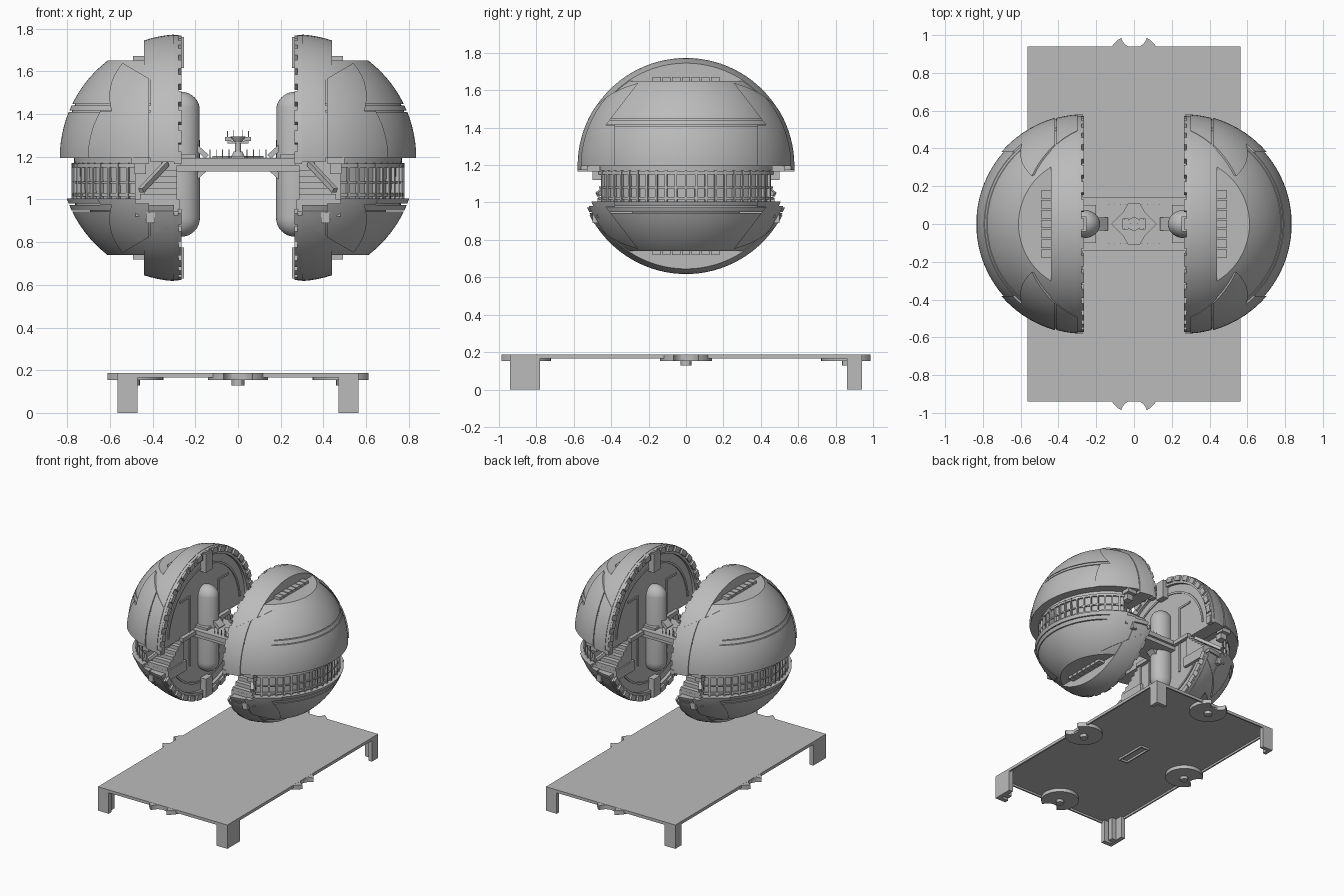
import bpy, bmesh, math
from mathutils import Matrix, Vector

if "Cube" in bpy.data.objects:
    bpy.data.objects.remove(bpy.data.objects["Cube"])

GREY = (0.5, 0.5, 0.5, 1)
mat = bpy.data.materials.new("plain grey")
mat.use_nodes = True
mat.diffuse_color = GREY
mat.node_tree.nodes["Principled BSDF"].inputs["Base Color"].default_value = GREY

CX, CZ, R = 0.26, 1.195, 0.575   # centre and radius of each half globe


def finish(bm, name, mirror=""):
    """Turn a bmesh into an object, sharp at hard edges, mirrored over the named axes."""
    bmesh.ops.recalc_face_normals(bm, faces=bm.faces[:])
    for f in bm.faces:
        f.smooth = True
    for e in bm.edges:
        e.smooth = len(e.link_faces) == 2 and e.calc_face_angle(0) < math.radians(30)
    me = bpy.data.meshes.new(name)
    bm.to_mesh(me)
    bm.free()
    me.materials.append(mat)
    ob = bpy.data.objects.new(name, me)
    bpy.context.scene.collection.objects.link(ob)
    if mirror:
        mod = ob.modifiers.new("mirror", "MIRROR")
        mod.use_axis = ["X" in mirror, "Y" in mirror, False]
        mod.use_clip = False
        mod.use_mirror_merge = False


def above(axis, v):
    d = Vector([axis == a for a in "xyz"])
    return d * v, -d


def below(axis, v):
    d = Vector([axis == a for a in "xyz"])
    return d * v, d


def cut(bm, cuts):
    for co, no in cuts:
        geom = bm.verts[:] + bm.edges[:] + bm.faces[:]
        res = bmesh.ops.bisect_plane(bm, geom=geom, dist=1e-5, plane_co=co, plane_no=no, clear_outer=True)
        edges = [g for g in res["geom_cut"] if isinstance(g, bmesh.types.BMEdge) and g.is_boundary]
        if edges:
            bmesh.ops.edgeloop_fill(bm, edges=edges)


def shell(name, r, cuts, s=1, mirror="X"):
    """Piece of a globe; cut heights are measured from its equator, s=-1 flips it."""
    bm = bmesh.new()
    bmesh.ops.create_uvsphere(bm, u_segments=96, v_segments=48, radius=r,
                              matrix=Matrix.Translation((CX, 0, 0)) @ Matrix.Rotation(math.pi / 2, 4, "Y"))
    cut(bm, cuts)
    bmesh.ops.transform(bm, matrix=Matrix.Translation((0, 0, CZ)) @ Matrix.Diagonal((1, 1, s, 1)), verts=bm.verts)
    finish(bm, name, mirror)


def add_box(bm, lo, hi, m=Matrix()):
    c = [(a + b) / 2 for a, b in zip(lo, hi)]
    d = [b - a for a, b in zip(lo, hi)]
    bmesh.ops.create_cube(bm, size=1, matrix=m @ Matrix.Translation(c) @ Matrix.Diagonal((*d, 1)))


def boxes(name, items, mirror=""):
    bm = bmesh.new()
    for item in items:
        add_box(bm, *item)
    finish(bm, name, mirror)


def add_cyl(bm, c, r1, r2, h, n=24):
    bmesh.ops.create_cone(bm, cap_ends=True, segments=n, radius1=r1, radius2=r2, depth=h,
                          matrix=Matrix.Translation(c))


def prism(name, pts, z0, z1, m=Matrix(), mirror=""):
    bm = bmesh.new()
    f = bm.faces.new([bm.verts.new((x, y, z0)) for x, y in pts])
    res = bmesh.ops.extrude_face_region(bm, geom=[f])
    bmesh.ops.translate(bm, vec=(0, 0, z1 - z0), verts=[g for g in res["geom"] if isinstance(g, bmesh.types.BMVert)])
    bmesh.ops.transform(bm, matrix=m, verts=bm.verts)
    finish(bm, name, mirror)


def arc(r, a0, a1, n=40):
    return [(r * math.cos(math.radians(a0 + (a1 - a0) * i / n)),
             r * math.sin(math.radians(a0 + (a1 - a0) * i / n))) for i in range(n + 1)]


# axes for parts drawn on the inner face: local (x, y, z) -> world (y, z, x)
FACE = Matrix(((0, 0, 1, 0), (1, 0, 0, 0), (0, 1, 0, CZ), (0, 0, 0, 1)))


def arc_band(name, r0, r1, x0, x1, a0, a1):
    prism(name, arc(r1, a0, a1) + arc(r0, a1, a0), x0, x1, FACE, "X")


# Globe halves: upper and lower caps, ring bands and raised side panels
for s, part in ((1, "upper"), (-1, "lower")):
    edge = 0 if s > 0 else 0.19
    inner_edge = -0.02 if s > 0 else 0.265
    shell(part + "_core", 0.562, [above("x", 0.3), above("z", inner_edge + 0.02), below("z", 0.452)], s)
    rear = 0.3 if s > 0 else 0.48
    shell(part + "_shell_wall", R, [above("x", rear), above("z", edge), below("z", 0.215)], s)
    shell(part + "_shell_trim", R, [above("x", 0.3), above("z", 0.221), below("z", 0.246)], s)
    shell(part + "_shell_cap", R, [above("x", 0.3), above("z", 0.252), below("z", 0.455)], s)
    slope = (Vector((0.27, 0, 0.285)), Vector((0.1, 0, -0.17)))
    shell(part + "_ring_band", 0.579, [above("x", 0.3), below("x", 0.44), slope], s)
    under = (slope[0], -slope[1])
    shell(part + "_inner_panel", 0.581, [above("x", 0.3), below("x", 0.41), above("y", 0.2),
                                         above("z", inner_edge), under], s, "XY")
    shell(part + "_side_panel", 0.584, [above("x", 0.418 if s > 0 else 0.48), above("y", 0.38), above("z", edge),
                                        below("z", 0.22), under], s, "XY")
    shell(part + "_shoulder_panel", 0.584, [above("x", 0.418), above("z", 0.215), under,
                                            (Vector((0, 0.4, 0.255)), Vector((0, -0.13, -0.1)))], s, "XY")
    # vent row on the flat top and bottom
    z = sorted((CZ + s * 0.45, CZ + s * 0.476))
    boxes(part + "_vents", [((0.44, -0.178 + 0.052 * i, z[0]), (0.492, -0.134 + 0.052 * i, z[1]))
                            for i in range(7)], "X")
    z = sorted((CZ + s * 0.42, CZ + s * 0.565))
    boxes(part + "_rim_block", [((0.252, -0.04, z[0]), (0.3, 0.04, z[1]))], "X")

# Inner faces: rim, teeth, raised lines
arc_band("upper_rim", 0.515, 0.575, 0.278, 0.301, -2, 182)
arc_band("lower_rim", 0.515, 0.575, 0.278, 0.301, 208, 332)
teeth = []
for a in range(0, 360, 10):
    if not (180 < a < 210 or a > 330):
        teeth.append(((0.532, -0.03, 0.264), (0.573, 0.03, 0.28), FACE @ Matrix.Rotation(math.radians(a), 4, "Z")))
boxes("rim_teeth", teeth, "X")
arc_band("upper_face_line", 0.44, 0.455, 0.293, 0.301, 5, 175)
arc_band("lower_face_line", 0.44, 0.455, 0.293, 0.301, 218, 322)
boxes("face_strips", [((0.293, 0.17, 0.92), (0.301, 0.185, 1.46)),
                      ((0.293, 0.17, 1.46), (0.301, 0.3, 1.475))], "XY")

# Belt between the caps, with ribs and rails
shell("middle_core", 0.5, [above("x", 0.3), below("y", 0.29), above("y", -0.29), above("z", -0.29), below("z", 0.02)])


def belt(name, r0, r1, z0, z1):
    bm = bmesh.new()
    add_cyl(bm, (CX, 0, (z0 + z1) / 2), r0, r1, z1 - z0, 96)
    cut(bm, [above("x", 0.48)])
    finish(bm, name, "X")


belt("belt", 0.502, 0.508, 0.95, 1.2)
belt("belt_upper_rail", 0.52, 0.52, 1.15, 1.168)
belt("belt_middle_rail", 0.515, 0.516, 1.075, 1.085)
belt("belt_lower_rail", 0.516, 0.516, 1.015, 1.03)
boxes("belt_ribs", [((0.49, -0.006, 1.0), (0.521, 0.006, 1.17),
                     Matrix.Translation((CX, 0, 0)) @ Matrix.Rotation(math.radians(a), 4, "Z"))
                    for a in range(-60, 61, 6)], "X")

# Stairways set into the openings, front and back
boxes("stairs", [((0.285, 0.27 + 0.034 * i, 0.93), (0.35 + 0.022 * i, 0.304 + 0.034 * i, 1.165 - 0.028 * i))
                 for i in range(6)], "XY")
boxes("stair_base", [((0.275, 0.25, 0.92), (0.48, 0.475, 1.0))], "XY")
boxes("stair_rail", [((-0.12, -0.012, -0.012), (0.12, 0.012, 0.012),
                      Matrix.Translation((0.395, 0.39, 1.105)) @ Vector((0.15, 0.21, -0.16)).to_track_quat("X", "Z").to_matrix().to_4x4())],
      "XY")
boxes("opening_fittings", [((0.43, 0.44, 1.12), (0.485, 0.5, 1.17)), ((0.42, 0.46, 1.165), (0.5, 0.53, 1.2)),
                           ((0.27, 0.53, 1.165), (0.3, 0.58, 1.2)), ((0.39, 0.45, 0.89), (0.43, 0.5, 0.94))], "XY")

# Rounded towers on the inner faces
bm = bmesh.new()
bmesh.ops.create_uvsphere(bm, u_segments=32, v_segments=16, radius=0.09)
for v in bm.verts:
    v.co = (v.co.x + 0.268, v.co.y * 0.85, v.co.z + CZ - 0.03 + (0.25 if v.co.z > 0 else -0.25))
finish(bm, "towers", "X")

# Bridge with struts
boxes("bridge_deck", [((-0.3, -0.14, 1.16), (0.3, 0.14, 1.195)), ((-0.3, -0.12, 1.13), (0.3, 0.12, 1.162))])
boxes("bridge_landing", [((0.2, -0.1, 1.19), (0.31, 0.1, 1.212)), ((0.27, -0.3, 1.16), (0.36, 0.3, 1.19))], "X")
struts = []
for s in (1, -1):
    tilt = Matrix.Translation((0.19, 0, CZ - 0.02 + s * 0.065)) @ Matrix.Rotation(-s * math.radians(42), 4, "Y")
    struts.append(((-0.06, -0.035, -0.012), (0.06, 0.035, 0.012), tilt))
boxes("bridge_struts", struts, "X")
prism("bridge_dais", [(0.12, 0), (0.06, 0.06), (0.03, 0.11), (-0.03, 0.11), (-0.06, 0.06), (-0.12, 0),
                      (-0.06, -0.06), (-0.03, -0.11), (0.03, -0.11), (0.06, -0.06)], 1.19, 1.204)
boxes("deck_posts", [((x, 0.1, 1.19), (x + 0.004, 0.104, 1.235)) for x in (0.04, 0.07, 0.1, 0.13)], "XY")

# Console on the bridge
bm = bmesh.new()
add_cyl(bm, (0, 0, 1.21), 0.035, 0.02, 0.03)
add_cyl(bm, (0, 0, 1.245), 0.014, 0.014, 0.06)
add_cyl(bm, (0, 0, 1.282), 0.02, 0.035, 0.025)
finish(bm, "console")
boxes("console_arms", [((0, -0.012, 1.262), (0.05, 0.012, 1.275)), ((0.03, -0.03, 1.275), (0.06, 0.03, 1.292)),
                       ((0.048, -0.025, 1.29), (0.052, -0.021, 1.32)), ((0.048, 0.021, 1.29), (0.052, 0.025, 1.32)),
                       ((0.018, 0, 1.29), (0.022, 0.004, 1.325))], "X")

# Table top, its lip and the slot underneath
boxes("table_top", [((-0.565, -0.94, 0.181), (0.565, 0.94, 0.188))])
boxes("table_lip", [((0.553, -0.94, 0.165), (0.565, 0.94, 0.182)), ((0, 0.928, 0.165), (0.565, 0.94, 0.182))], "XY")
boxes("table_slot", [((0.03, -0.13, 0.165), (0.04, 0.13, 0.182)), ((0, 0.12, 0.165), (0.04, 0.13, 0.182))], "XY")

# Notched discs under each side of the table
notch = [(0.14 - 0.07 * math.cos(t / 10), 0.07 * math.sin(t / 10)) for t in range(-13, 14)]
for name, x, y, a in (("left", 0.49, 0, 0), ("back", 0, 0.863, 90), ("right", -0.49, 0, 180), ("front", 0, -0.863, 270)):
    place = Matrix.Translation((x, y, 0)) @ Matrix.Rotation(math.radians(a), 4, "Z")
    prism(name + "_disc", arc(0.14, 29, 331) + notch, 0.153, 0.187, place)
    bm = bmesh.new()
    add_cyl(bm, (x, y, 0.142), 0.03, 0.03, 0.026, 12)
    finish(bm, name + "_disc_peg")

# Corner legs
boxes("back_legs", [((0.47, 0.91, 0), (0.565, 0.94, 0.182)), ((0.535, 0.862, 0), (0.565, 0.92, 0.182))], "X")
boxes("front_legs", [((0.47, -0.94, 0), (0.565, -0.905, 0.182)), ((0.53, -0.92, 0), (0.565, -0.78, 0.182)),
                     ((0.49, -0.88, 0), (0.535, -0.84, 0.182))], "X")
